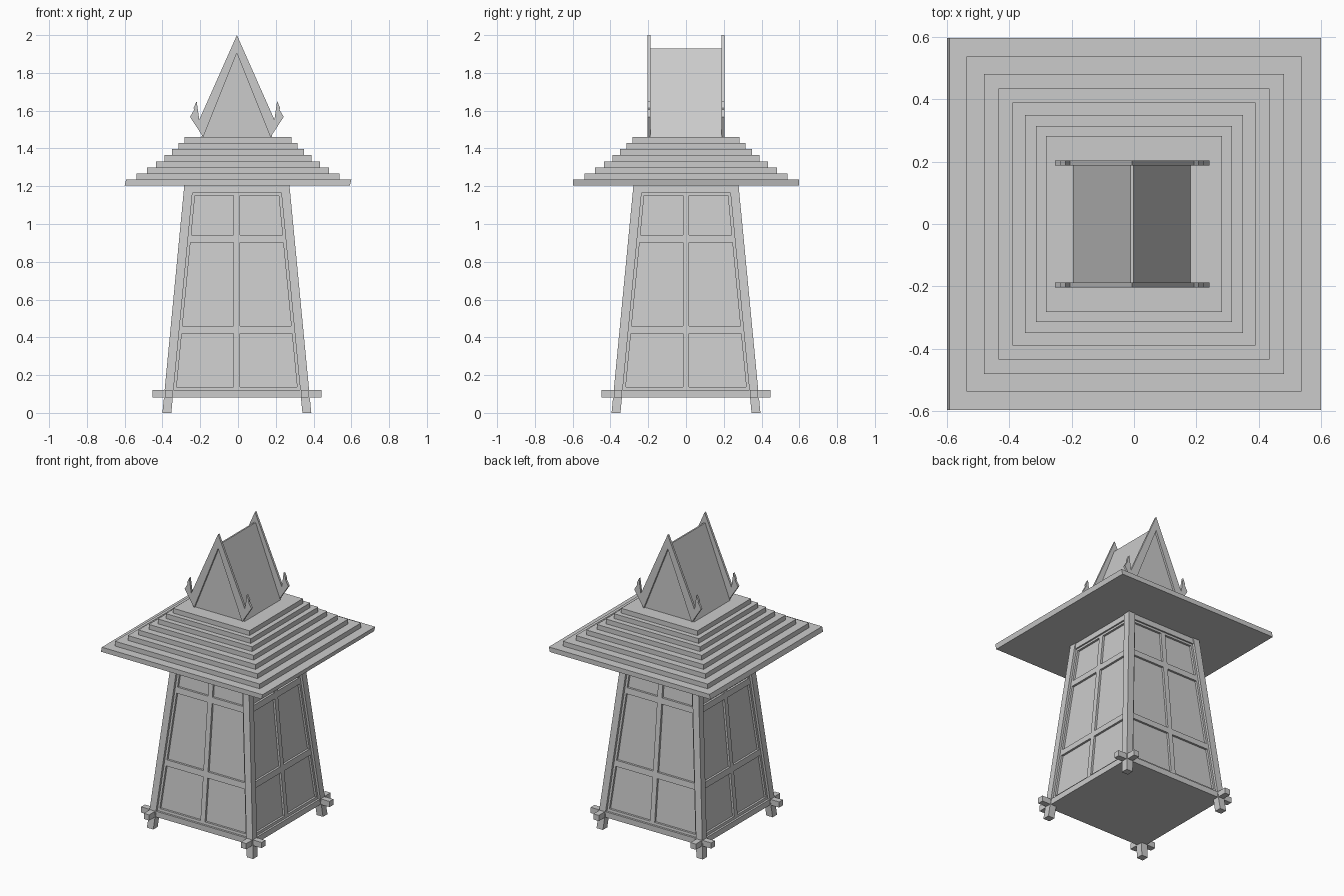
import bpy, bmesh
from mathutils import Matrix, Vector
from math import pi

if "Cube" in bpy.data.objects:
    bpy.data.objects.remove(bpy.data.objects["Cube"])

CX = -0.006          # body sits a hair left of the roof centre
QUARTERS = [Matrix.Rotation(i * pi / 2, 4, 'Z') for i in range(4)]


def half(z):
    """Outer half width of the tapering body at height z."""
    return 0.394 - 0.096 * z


def add_loft(bm, bottom, top):
    """Closed solid between two matching loops of points."""
    a = [bm.verts.new(p) for p in bottom]
    b = [bm.verts.new(p) for p in top]
    n = len(a)
    bm.faces.new(a[::-1])
    bm.faces.new(b)
    for i in range(n):
        j = (i + 1) % n
        bm.faces.new((a[i], a[j], b[j], b[i]))


def finish(name, bm, x=CX):
    bmesh.ops.recalc_face_normals(bm, faces=bm.faces)
    me = bpy.data.meshes.new(name)
    bm.to_mesh(me)
    bm.free()
    ob = bpy.data.objects.new(name, me)
    ob.location.x = x
    bpy.context.collection.objects.link(ob)
    return ob


def rect(x0, x1, y0, y1, z):
    return [Vector(p) for p in ((x0, y0, z), (x1, y0, z), (x1, y1, z), (x0, y1, z))]


def add_box(bm, x0, x1, y0, y1, z0, z1, m=Matrix()):
    add_loft(bm, [m @ p for p in rect(x0, x1, y0, y1, z0)],
             [m @ p for p in rect(x0, x1, y0, y1, z1)])


def add_bar(bm, u, z0, z1, d0, d1):
    """Bar on each leaning side; u(z) gives its left/right, d its depth range."""
    for m in QUARTERS:
        loops = [[m @ p for p in rect(*u(z), -half(z) + d0, -half(z) + d1, z)]
                 for z in (z0, z1)]
        add_loft(bm, *loops)


def extrude_y(bm, pts, y0, y1):
    add_loft(bm, [(x, y0, z) for x, z in pts], [(x, y1, z) for x, z in pts])


LEG = 0.047
TOP = 1.204

# leaning corner legs
bm = bmesh.new()
add_bar(bm, lambda z: (-half(z), -half(z) + LEG), 0, TOP, 0, LEG)
finish("legs", bm)

# crossing base beams and floor
bm = bmesh.new()
for m in QUARTERS:
    add_box(bm, -0.447, 0.447, -0.38, -0.34, 0.082, 0.12, m)
finish("base_beams", bm)
bm = bmesh.new()
add_box(bm, -0.36, 0.36, -0.36, 0.36, 0.082, 0.119)
finish("floor", bm)

# paper panels as one tapered core
bm = bmesh.new()
loops = []
for z in (0.1, TOP):
    h = half(z) - 0.03
    loops.append(rect(-h, h, -h, h, z))
add_loft(bm, *loops)
finish("panels", bm)

# header rail between the leg tops
inner = lambda z: (-half(z) + LEG, half(z) - LEG)
bm = bmesh.new()
add_bar(bm, inner, 1.165, TOP, 0.006, 0.045)
finish("header_rails", bm)

# window lattice: side stiles, centre mullion, cross bars
bm = bmesh.new()
for s in (-1, 1):
    def stile(z, s=s):
        e = half(z) - LEG
        return sorted((s * e, s * (e - 0.015)))
    add_bar(bm, stile, 0.12, 1.165, 0.016, 0.04)
add_bar(bm, lambda z: (-0.017, 0.017), 0.12, 1.165, 0.016, 0.04)
for z0, z1 in ((0.12, 0.137), (0.42, 0.46), (0.902, 0.942), (1.15, 1.165)):
    add_bar(bm, inner, z0, z1, 0.016, 0.04)
finish("window_lattice", bm)

# stepped roof; the eave slab has slightly leaning sides
STEP = 0.032
bm = bmesh.new()
add_loft(bm, rect(-0.6, 0.592, -0.597, 0.597, TOP),
         rect(-0.592, 0.6, -0.597, 0.597, TOP + STEP))
finish("eave_slab", bm, 0)
bm = bmesh.new()
for i, h in enumerate((0.537, 0.481, 0.435, 0.389, 0.35, 0.315, 0.283), 1):
    add_box(bm, -h, h, -h, h, TOP + i * STEP, TOP + (i + 1) * STEP)
finish("roof_steps", bm, 0)

# gabled top roof
BASE = TOP + 8 * STEP
bm = bmesh.new()
extrude_y(bm, [(-0.188, BASE), (0.188, BASE), (0.005, 1.93), (-0.005, 1.93)],
          -0.19, 0.19)
finish("gable_roof", bm)

# horned barge boards at both gable ends
side = [(0.178, BASE), (0.248, 1.567), (0.226, 1.605), (0.229, 1.615),
        (0.213, 1.65), (0.199, 1.552)]
outline = side + [(0, 2.0)] + [(-x, z) for x, z in reversed(side)] + [(0, 1.905)]
bm = bmesh.new()
for y in (-0.203, 0.188):
    extrude_y(bm, outline, y, y + 0.015)
finish("barge_boards", bm)
